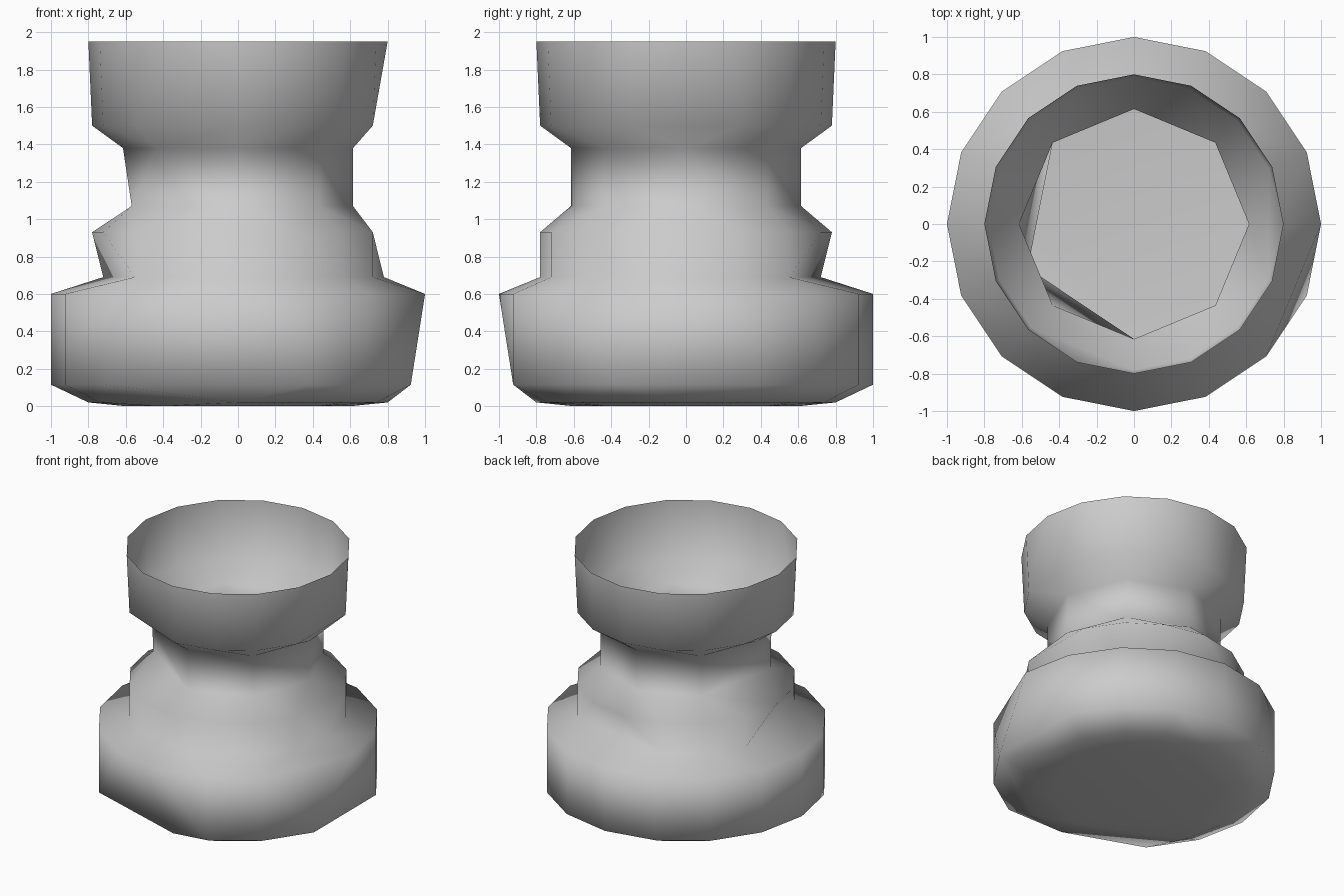
import bpy, bmesh
from math import cos, sin, pi

if "Cube" in bpy.data.objects:
    bpy.data.objects.remove(bpy.data.objects["Cube"])

SIDES = 16
ODD = tuple(range(1, SIDES, 2))

# Profile rings from base to rim: (radius, height, corners left out of the 16)
RINGS = [
    (0.60, 0.00, ODD),
    (0.80, 0.02, (10, 11)),
    (1.00, 0.115, (0, 11, 12)),
    (1.00, 0.60, (15,)),
    (0.78, 0.69, (3, 4, 8, 9)),
    (0.78, 0.93, (0,)),
    (0.615, 1.07, (1, 3, 5, 7, 8, 10, 11, 13, 15)),
    (0.615, 1.38, ODD),
    (0.78, 1.50, (0, 11)),
    (0.80, 1.95, ()),
]


def make_ring(bm, radius, z, skip):
    ring = []
    for i in range(SIDES):
        if i not in skip:
            a = 2 * pi * i / SIDES
            ring.append(bm.verts.new((radius * cos(a), radius * sin(a), z)))
    return ring


def bridge(bm, low, high):
    """Triangulate between two rings with different corner counts."""
    # start both rings at the closest pair of corners
    s, t = min(((i, j) for i in range(len(low)) for j in range(len(high))),
               key=lambda p: (low[p[0]].co - high[p[1]].co).length)
    low = low[s:] + low[:s + 1]
    high = high[t:] + high[:t + 1]
    i = j = 0
    while i < len(low) - 1 or j < len(high) - 1:
        step_low = j == len(high) - 1 or (
            i < len(low) - 1 and
            (low[i + 1].co - high[j].co).length <= (low[i].co - high[j + 1].co).length)
        if step_low:
            bm.faces.new((low[i], low[i + 1], high[j]))
            i += 1
        else:
            bm.faces.new((low[i], high[j + 1], high[j]))
            j += 1


# Open pot: one thin shell with a closed base
bm = bmesh.new()
rings = [make_ring(bm, *r) for r in RINGS]
for low, high in zip(rings, rings[1:]):
    bridge(bm, low, high)
bm.faces.new(list(reversed(rings[0])))

for f in bm.faces:
    f.smooth = True
mesh = bpy.data.meshes.new("pot")
bm.to_mesh(mesh)
bm.free()
bpy.context.collection.objects.link(bpy.data.objects.new("pot", mesh))
